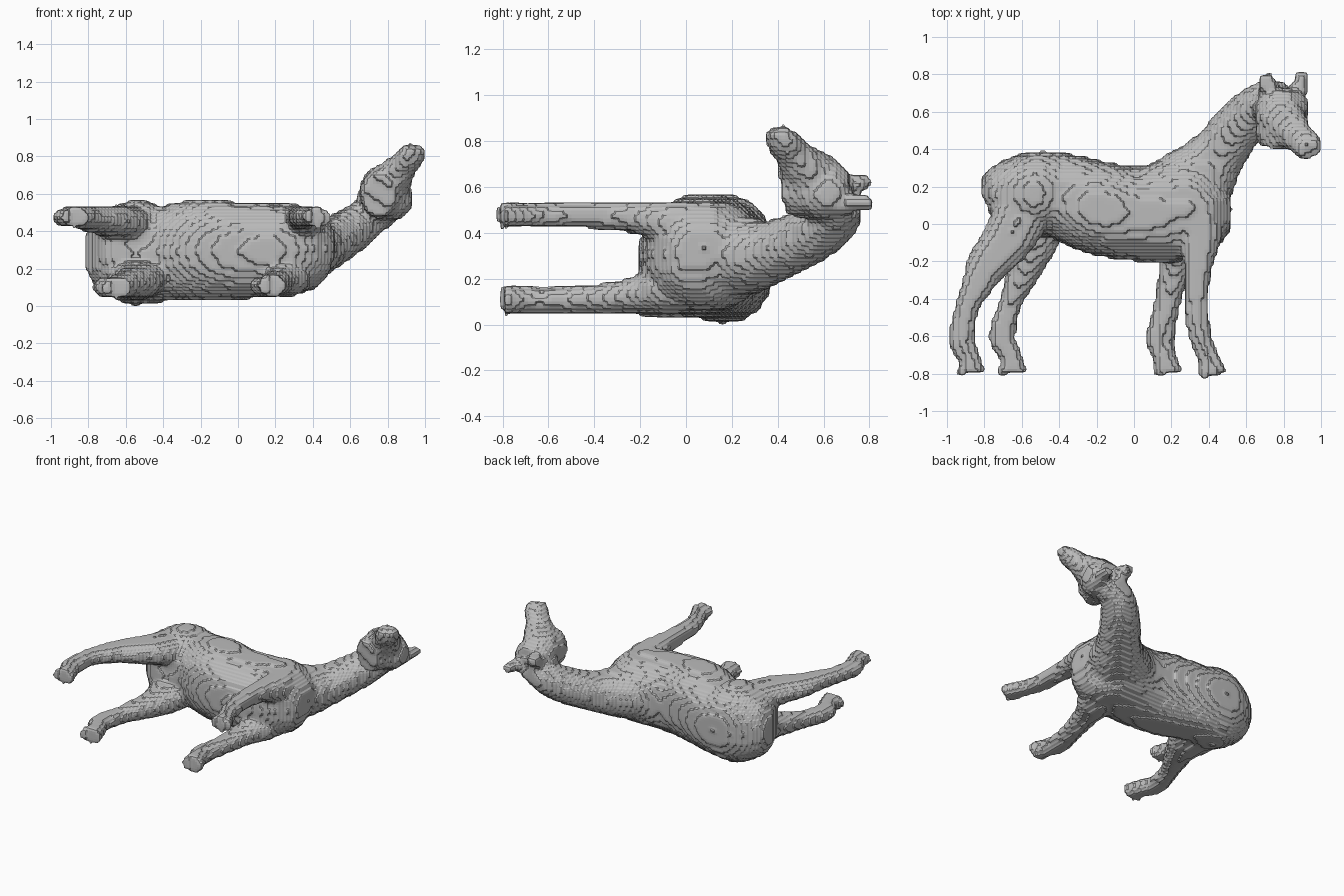
import bpy, bmesh, math
from mathutils import Vector

grey = bpy.data.materials.new("grey")
grey.diffuse_color = (0.5, 0.5, 0.5, 1)
bm = bmesh.new()
SIDES, STEPS = 24, 4


def spline(a, b, c, d, t):
    return 0.5 * (2 * b + (c - a) * t + (2 * a - 5 * b + 4 * c - d) * t * t
                  + (3 * b - a - 3 * c + d) * t ** 3)


def limb(stations, grow=0.002, power=1.0):
    """Loft (super)ellipses along (x, y, z, half width in plane, half depth)."""
    n, rows = len(stations), []
    for i in range(n - 1):
        q = [stations[min(max(i + k, 0), n - 1)] for k in (-1, 0, 1, 2)]
        for s in range(STEPS):
            rows.append([spline(*v, s / STEPS) for v in zip(*q)])
    rows.append(list(stations[-1]))
    pts = [Vector(r[:3]) for r in rows]
    angles = [2 * math.pi * k / SIDES for k in range(SIDES)]
    outline = [[math.copysign(abs(c) ** power, c) for c in (math.cos(a), math.sin(a))]
               for a in angles]
    rings = []
    for i, r in enumerate(rows):
        t = (pts[min(i + 1, len(pts) - 1)] - pts[max(i - 1, 0)]).normalized()
        side = Vector((0, 0, 1)).cross(t).normalized()
        up = t.cross(side)
        rings.append([bm.verts.new(pts[i] + side * (r[3] + grow) * c + up * (r[4] + grow) * s)
                      for c, s in outline])
    for a, b in zip(rings, rings[1:]):
        for k in range(SIDES):
            m = (k + 1) % SIDES
            bm.faces.new((a[k], a[m], b[m], b[k]))
    bm.faces.new(rings[0][::-1])
    bm.faces.new(rings[-1])


# Barrel, rump to chest
limb([(-.785, .09, .29, .10, .11), (-.73, .11, .29, .18, .20), (-.56, .16, .287, .22, .28),
      (-.40, .155, .28, .225, .255), (-.20, .09, .298, .248, .272), (0, .055, .295, .25, .258),
      (.20, .07, .30, .272, .243), (.35, .11, .305, .25, .23), (.44, .15, .305, .18, .17),
      (.49, .17, .30, .09, .09)], .003, .9)

# Neck, rising and turning to the side
limb([(.22, .14, .30, .22, .20), (.35, .25, .30, .20, .175), (.455, .385, .32, .15, .135),
      (.58, .545, .39, .13, .12), (.68, .64, .46, .115, .11), (.79, .67, .545, .10, .10)])

# Head, poll to muzzle
limb([(.78, .69, .52, .09, .06), (.79, .63, .56, .145, .125), (.79, .56, .63, .135, .13),
      (.84, .505, .70, .105, .09), (.885, .455, .76, .08, .07), (.925, .42, .80, .08, .062),
      (.94, .395, .855, .058, .045)])

# Flat-ended jaw
limb([(.79, .62, .60, .12, .12), (.76, .50, .60, .11, .13), (.75, .42, .59, .085, .115)])
limb([(.82, .55, .68, .08, .08), (.815, .42, .69, .065, .07)])

# Ears
limb([(.73, .69, .59, .05, .05), (.71, .76, .62, .05, .04), (.70, .80, .63, .03, .025)])
limb([(.86, .68, .53, .06, .05), (.89, .75, .53, .04, .035), (.895, .81, .53, .03, .025)])

# Upper and lower hind legs
limb([(-.57, .14, .42, .17, .12), (-.66, -.06, .45, .14, .09), (-.785, -.22, .465, .11, .067),
      (-.835, -.32, .475, .085, .06), (-.895, -.45, .48, .062, .052), (-.917, -.62, .475, .072, .05),
      (-.88, -.72, .475, .058, .05), (-.87, -.80, .475, .08, .055)])
limb([(-.55, .14, .16, .17, .13), (-.54, -.06, .14, .15, .105), (-.57, -.20, .125, .10, .085),
      (-.61, -.30, .115, .08, .07), (-.66, -.42, .105, .06, .055), (-.705, -.60, .10, .07, .055),
      (-.66, -.71, .10, .058, .055), (-.65, -.80, .10, .08, .06)])

# Upper and lower front legs
limb([(.34, .12, .42, .14, .11), (.35, -.08, .445, .115, .095), (.345, -.20, .468, .08, .07),
      (.335, -.32, .475, .068, .06), (.335, -.48, .475, .065, .052), (.36, -.62, .475, .058, .05),
      (.40, -.72, .475, .058, .048), (.425, -.81, .475, .078, .055)])
limb([(.28, .12, .18, .15, .11), (.26, -.08, .155, .13, .105), (.225, -.20, .135, .09, .08),
      (.20, -.32, .12, .075, .065), (.17, -.46, .11, .068, .058), (.14, -.62, .105, .075, .055),
      (.165, -.71, .11, .06, .055), (.185, -.80, .11, .08, .06)])

bmesh.ops.recalc_face_normals(bm, faces=bm.faces[:])
mesh = bpy.data.meshes.new("animal_body")
bm.to_mesh(mesh)
bm.free()
mesh.materials.append(grey)
body = bpy.data.objects.new("animal_body", mesh)
bpy.context.collection.objects.link(body)

# Fuse the parts, then terrace the skin into softened blocks
fuse = body.modifiers.new("fuse", 'REMESH')
fuse.mode, fuse.voxel_size = 'VOXEL', 0.012
steps = body.modifiers.new("steps", 'REMESH')
steps.mode, steps.octree_depth, steps.scale = 'BLOCKS', 7, 0.9
soften = body.modifiers.new("soften", 'SMOOTH')
soften.factor, soften.iterations = 0.5, 6
